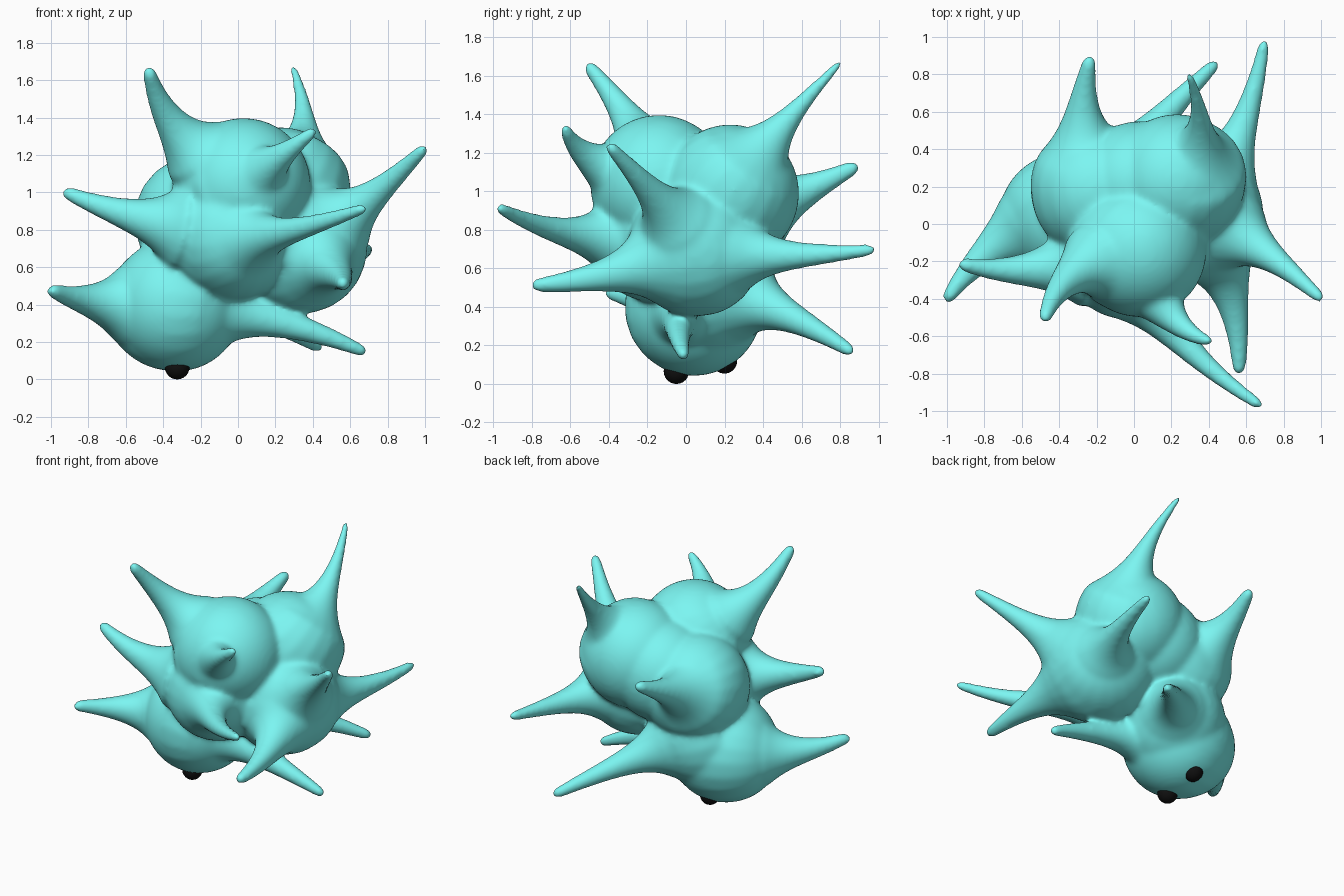
import bpy, bmesh, math
from mathutils import Vector, Matrix

if "Cube" in bpy.data.objects:
    bpy.data.objects.remove(bpy.data.objects["Cube"])


def material(name, color):
    m = bpy.data.materials.new(name)
    m.diffuse_color = color
    m.use_nodes = True
    m.node_tree.nodes["Principled BSDF"].inputs["Base Color"].default_value = m.diffuse_color
    return m


skin = material("turquoise", (0.2, 0.92, 0.89, 1))
black = material("black", (0.005, 0.005, 0.005, 1))


def add_ball(bm, center, r, seg=48, rings=24):
    bmesh.ops.create_uvsphere(bm, u_segments=seg, v_segments=rings, radius=r,
                              matrix=Matrix.Translation(center))


def add_spike(bm, a, b, c, flare=0.17, thin=1.0, sides=20, steps=36):
    """Tapered tube along a quadratic curve a-b-c with a flared root and round tip."""
    a, b, c = Vector(a), Vector(b), Vector(c)
    length = (b - a).length + (c - b).length
    u = None
    rings = []
    # even steps, then a few close ones to round the tip
    tip = 0.042 / length
    ts = [(1 - tip) * i / steps for i in range(steps + 1)]
    ts += [1 - tip * (1 - k) for k in (0.5, 0.8, 0.97)]
    for t in ts:
        p = a * (1 - t) ** 2 + b * 2 * t * (1 - t) + c * t * t
        d = ((b - a) * (1 - t) + (c - b) * t).normalized()
        u = d.orthogonal().normalized() if u is None else (u - d * u.dot(d)).normalized()
        v = d.cross(u)
        dist = (p - a).length
        r = (0.034 + 0.095 * (1 - t)) * thin + flare * math.exp(-(dist - 0.25) / 0.12)
        if dist < 0.3:  # stay inside the lobe
            r = min(r, math.sqrt(0.36 ** 2 - dist ** 2))
        if t > 1 - tip:
            k = 1 - (1 - t) / tip
            r *= math.sqrt(max(0.0, 1 - k * k))
        rings.append([bm.verts.new(p + (u * math.cos(w) + v * math.sin(w)) * r)
                      for w in (2 * math.pi * i / sides for i in range(sides))])
    for lo, hi in zip(rings, rings[1:]):
        for i in range(sides):
            j = (i + 1) % sides
            bm.faces.new((lo[i], lo[j], hi[j], hi[i]))
    bm.faces.new(rings[0][::-1])
    bm.faces.new(rings[-1])


def finish(bm, name, mat):
    me = bpy.data.meshes.new(name)
    for f in bm.faces:
        f.smooth = True
    bm.to_mesh(me)
    bm.free()
    me.materials.append(mat)
    ob = bpy.data.objects.new(name, me)
    bpy.context.collection.objects.link(ob)
    return ob


# Six lobes of the body
head = (-0.33, 0.04, 0.40)
top = (0.03, -0.14, 1.04)
back = (0.23, 0.23, 0.99)
left = (-0.19, 0.17, 0.85)
front = (-0.04, -0.13, 0.78)
right = (0.32, 0.05, 0.71)
bridge = (0.03, 0.21, 0.92)  # fills the groove between back and left
rump = (-0.22, 0.1, 0.5)     # root of the low rear spike

# Spikes: lobe, bend point, tip, root flare, thickness
spikes = [
    (head, (0.25, -0.08, 0.345), (0.69, -0.01, 0.14), 0.13, 0.95),
    (head, (-0.76, -0.02, 0.38), (-1.01, -0.42, 0.48), 0.18, 1.0),
    (top, (-0.40, -0.20, 1.28), (-0.48, -0.52, 1.67), 0.2, 1.0),
    (top, (0.15, -0.57, 1.13), (0.42, -0.63, 1.34), 0.12, 0.75),
    (back, (0.44, 0.42, 1.27), (0.29, 0.81, 1.68), 0.17, 0.65),
    (left, (-0.33, 0.50, 0.93), (-0.23, 0.90, 1.14), 0.16, 1.0),
    (rump, (0.04, 0.48, 0.42), (0.45, 0.87, 0.16), 0.17, 1.0),
    (front, (0.1, -0.6, 0.71), (0.69, -0.98, 0.92), 0.17, 0.9),
    (front, (-0.55, -0.31, 0.83), (-0.94, -0.21, 1.01), 0.22, 1.0),
    (right, (0.65, -0.07, 0.88), (1.01, -0.41, 1.25), 0.19, 0.95),
    (right, (0.58, -0.33, 0.55), (0.56, -0.81, 0.51), 0.17, 1.0),
    (right, (0.60, 0.40, 0.63), (0.70, 0.99, 0.70), 0.18, 0.9),
]

bm = bmesh.new()
for lobe in (head, top, back, left, front, right, bridge):
    add_ball(bm, lobe, 0.34 if lobe in (right, bridge) else 0.358)
for s in spikes:
    add_spike(bm, *s)
body = finish(bm, "body", skin)

# Fuse lobes and spikes into one skin, then soften the joins
rem = body.modifiers.new("fuse", 'REMESH')
rem.mode = 'VOXEL'
rem.voxel_size = 0.014
rem.use_smooth_shade = True
sm = body.modifiers.new("soften", 'SMOOTH')
sm.factor = 0.5
sm.iterations = 24

# Eyes under the head
for name, pos in (("eye_front", (-0.325, -0.05, 0.066)), ("eye_back", (-0.33, 0.2, 0.12))):
    bm = bmesh.new()
    add_ball(bm, pos, 0.066, 24, 12)
    finish(bm, name, black)
